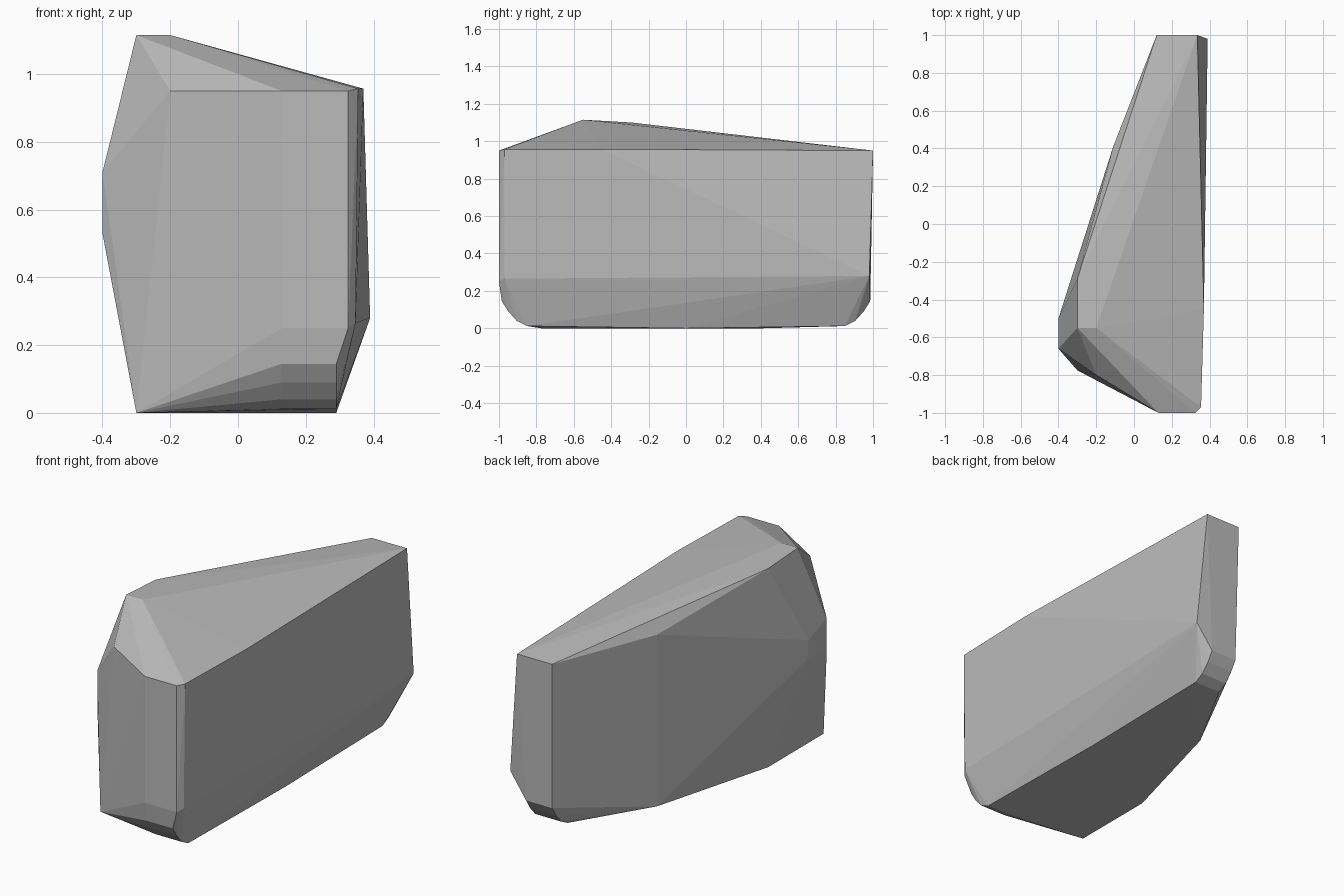
import bpy
import bmesh
import math

default_cube = bpy.data.objects.get("Cube")
if default_cube:
    bpy.data.objects.remove(default_cube, do_unlink=True)


def make_material(name, colour):
    material = bpy.data.materials.new(name)
    material.use_nodes = True
    material.diffuse_color = colour
    shader = material.node_tree.nodes["Principled BSDF"]
    shader.inputs["Base Color"].default_value = colour
    shader.inputs["Roughness"].default_value = 0.8
    return material


def make_hull(name, corners, material):
    """Wrap a faceted convex stone around the given corners."""
    bm = bmesh.new()
    for corner in corners:
        bm.verts.new(corner)
    result = bmesh.ops.convex_hull(bm, input=bm.verts[:])
    unused = {item for key in ("geom_interior", "geom_unused")
              for item in result[key] if isinstance(item, bmesh.types.BMVert)}
    bmesh.ops.delete(bm, geom=list(unused), context="VERTS")
    bmesh.ops.dissolve_limit(bm, angle_limit=math.radians(0.5),
                             verts=bm.verts[:], edges=bm.edges[:])
    bmesh.ops.recalc_face_normals(bm, faces=bm.faces[:])
    mesh = bpy.data.meshes.new(name)
    bm.to_mesh(mesh)
    bm.free()
    mesh.materials.append(material)
    rock = bpy.data.objects.new(name, mesh)
    bpy.context.collection.objects.link(rock)
    return rock


inner, outer = 0.13, 0.29      # width of the rounded lower ends
shoulder, ridge = 0.95, 1.115  # height of the rim and the peak
corners = []

# Rounded lower edge, the same at the front and back
for end in (-1, 1):
    for reach, height in ((0.985, 0.145), (0.95, 0.09), (0.905, 0.04), (0.85, 0.012)):
        corners += [(x, end * reach, height) for x in (inner, outer)]

# Front face with a narrow bevel beside it
for height in (0.25, shoulder):
    corners += [(inner, -1, height), (0.325, -1, height)]
corners += [(0.347, -0.97, 0.265), (0.355, -0.97, 0.957), (-0.2, -0.8, shoulder)]

# Back end and broad flat side
corners += [(0.12, 1, shoulder), (0.335, 1, shoulder), (0.37, -0.45, 0.957),
            (0.39, 0.98, 0.28), (0.382, 0.6, 0.28)]

# Peak along the top
corners += [(-0.3, -0.55, ridge), (-0.2, -0.55, ridge), (-0.3, -0.29, 1.1)]

# Bulging narrow side
corners += [(-0.4, -0.66, z) for z in (0.53, 0.71)]
corners += [(-0.4, -0.5, z) for z in (0.55, 0.65)]
corners += [(-0.11, 0.41, z) for z in (0, shoulder)]

# Flat base
corners += [(-0.3, -0.775, 0), (-0.3, -0.29, 0), (outer, 0, 0)]

stone = make_material("stone grey", (0.5, 0.5, 0.5, 1))
make_hull("rock", corners, stone)
